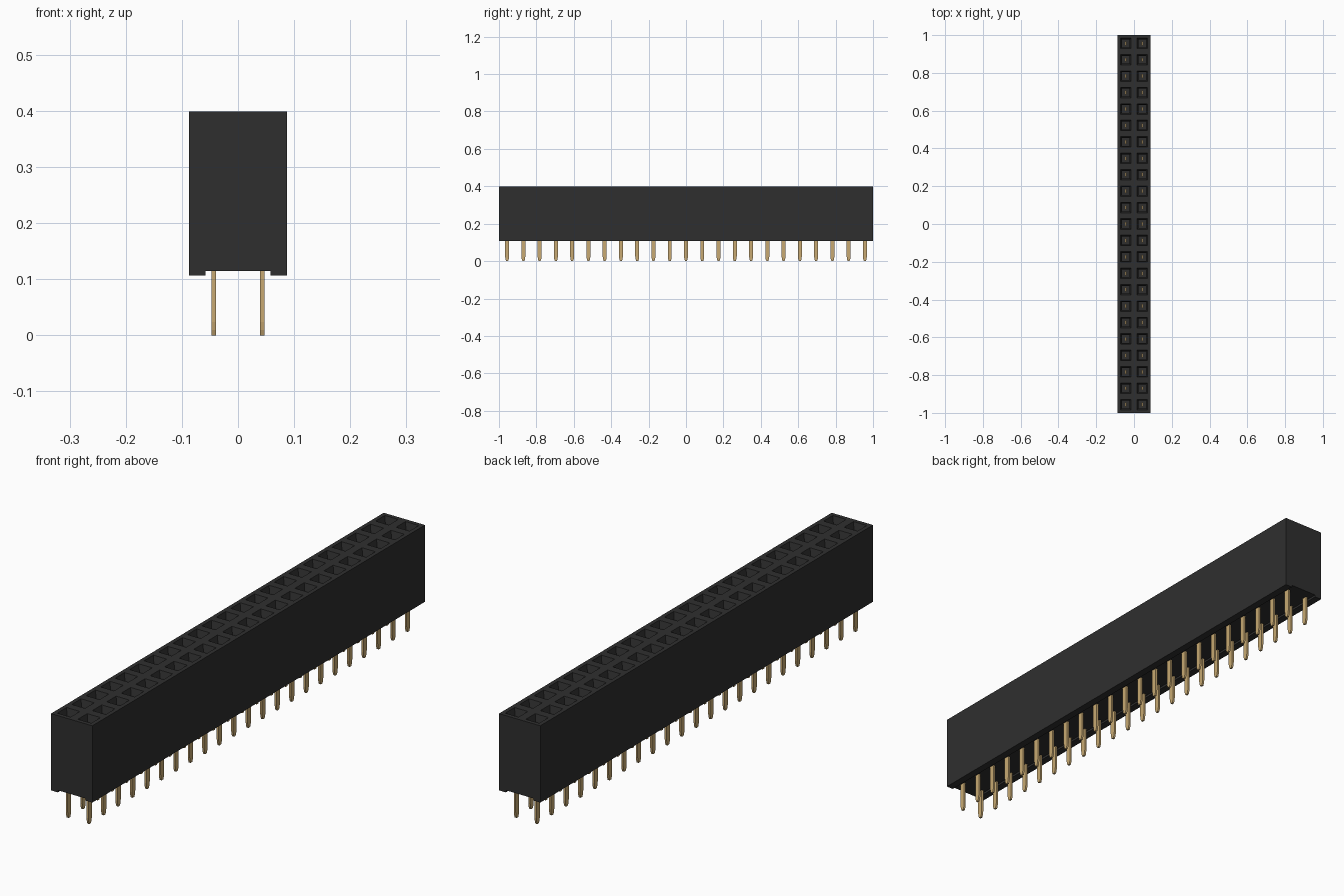
import bpy, bmesh
from mathutils import Vector

ROWS = 23
PITCH = 2 / ROWS
HALF_W = PITCH
TOP, FOOT, CHANNEL = 0.399, 0.107, 0.115

cube = bpy.data.objects.get("Cube")
if cube:
    bpy.data.objects.remove(cube, do_unlink=True)


def make_material(name, colour):
    mat = bpy.data.materials.new(name)
    mat.use_nodes = True
    mat.diffuse_color = colour
    mat.node_tree.nodes["Principled BSDF"].inputs["Base Color"].default_value = colour
    return mat


def make_object(name, bm, mat):
    mesh = bpy.data.meshes.new(name)
    bm.to_mesh(mesh)
    bm.free()
    mesh.materials.append(mat)
    obj = bpy.data.objects.new(name, mesh)
    bpy.context.collection.objects.link(obj)
    return obj


def extrude_profile(bm, points, axis, start, length, closed):
    """Sweep a flat outline along an axis and cap both ends."""
    loops = []
    for offset in (0, length):
        loops.append([bm.verts.new(Vector(p) + axis * (start + offset)) for p in points])
    a, b = loops
    count = len(points)
    for i in range(count if closed else count - 1):
        j = (i + 1) % count
        bm.faces.new((a[i], a[j], b[j], b[i]))
    bm.faces.new(a)
    bm.faces.new(b[::-1])


black = make_material("black plastic", (0.028, 0.028, 0.028, 1))
gold = make_material("gold contact", (0.58, 0.40, 0.17, 1))

# Housing top: one cell per socket, each with a funnel and a deep well
bm = bmesh.new()
for row in range(ROWS):
    for col in range(2):
        x, y = (col - 1) * PITCH, -1 + row * PITCH
        corners = ((x, y), (x + PITCH, y), (x + PITCH, y + PITCH), (x, y + PITCH))
        bm.faces.new([bm.verts.new((cx, cy, TOP)) for cx, cy in corners])
bmesh.ops.remove_doubles(bm, verts=bm.verts[:], dist=0.0005)
cells = bm.faces[:]
bmesh.ops.inset_individual(bm, faces=cells, thickness=0.022)
bmesh.ops.inset_individual(bm, faces=cells, thickness=0.01, depth=-0.025)
wells = bmesh.ops.extrude_discrete_faces(bm, faces=cells)["faces"]
bmesh.ops.translate(bm, verts=list({v for f in wells for v in f.verts}), vec=(0, 0, -0.2))

# Housing sides and underside, with a shallow channel between two feet
half = [(-HALF_W, TOP), (-HALF_W, FOOT), (-0.058, FOOT), (-0.058, CHANNEL)]
outline = half + [(-x, z) for x, z in reversed(half)]
extrude_profile(bm, [(x, 0, z) for x, z in outline], Vector((0, 1, 0)), -1, 2, False)
bmesh.ops.remove_doubles(bm, verts=bm.verts[:], dist=0.0005)
bmesh.ops.recalc_face_normals(bm, faces=bm.faces[:])
make_object("housing", bm, black)

# Flat pins with a tapered tip, reaching up into the wells
bm = bmesh.new()
side = [(0.005, 0), (0.0085, 0.01), (0.0105, 0.024), (0.0105, 0.24)]
pin = side + [(-y, z) for y, z in reversed(side)]
for row in range(ROWS):
    y0 = -1 + (row + 0.5) * PITCH
    for x0 in (-PITCH / 2, PITCH / 2):
        extrude_profile(bm, [(0, y0 + y, z) for y, z in pin],
                        Vector((1, 0, 0)), x0 - 0.004, 0.008, True)
bmesh.ops.recalc_face_normals(bm, faces=bm.faces[:])
make_object("contact_pins", bm, gold)
